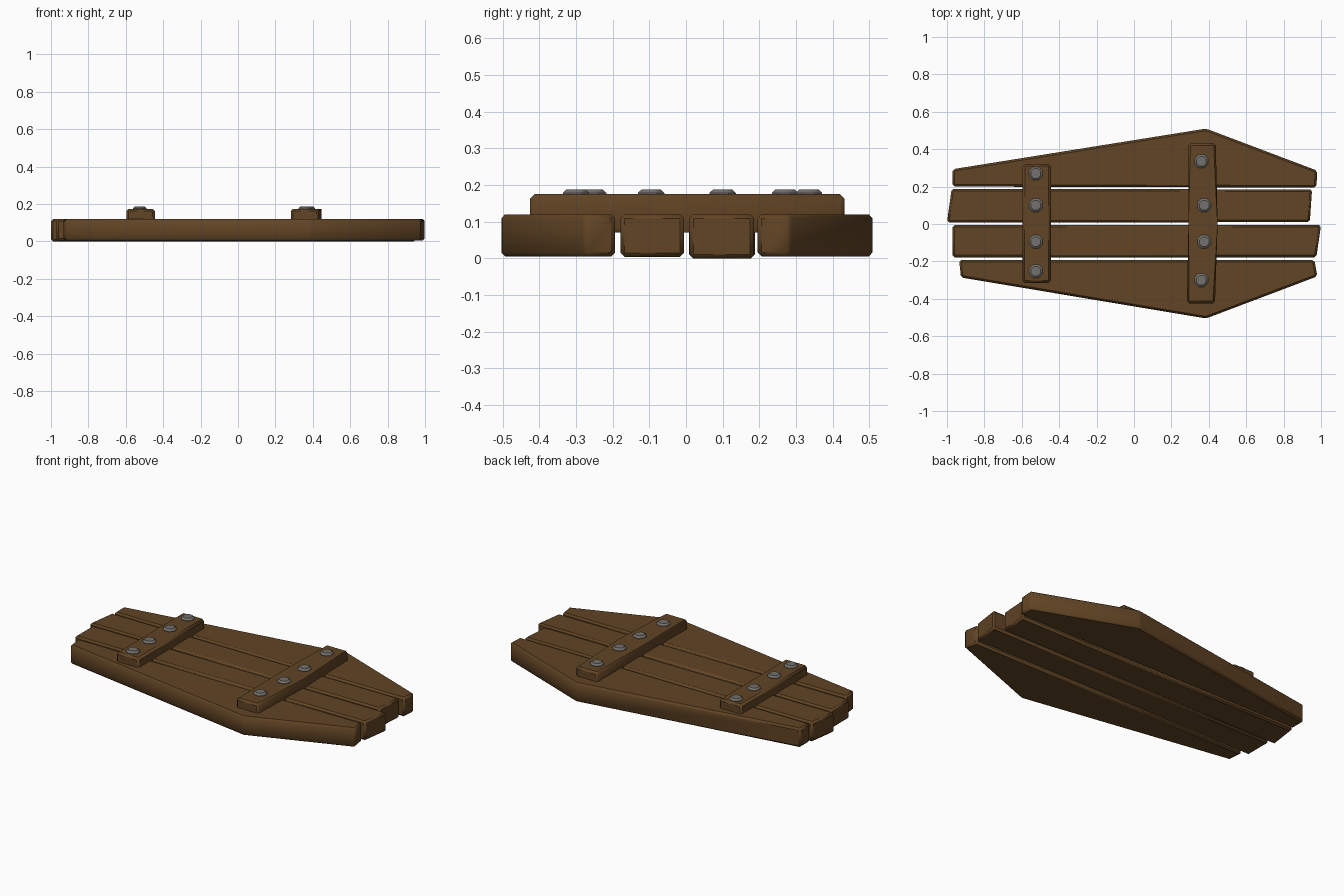
import bpy, bmesh, math

if "Cube" in bpy.data.objects:
    bpy.data.objects.remove(bpy.data.objects["Cube"])


def material(name, rgb):
    m = bpy.data.materials.new(name)
    m.diffuse_color = (*rgb, 1)
    m.use_nodes = True
    m.node_tree.nodes["Principled BSDF"].inputs["Base Color"].default_value = m.diffuse_color
    return m


WOOD = material("brown_wood", (0.12, 0.058, 0.018))
IRON = material("grey_iron", (0.17, 0.165, 0.15))


def finish(name, bm, mat, bevel):
    """Chamfer the edges, recalc normals and make the object."""
    if bevel:
        bmesh.ops.bevel(bm, geom=bm.edges[:], offset=bevel, segments=1,
                        affect='EDGES', clamp_overlap=True)
    bmesh.ops.recalc_face_normals(bm, faces=bm.faces[:])
    me = bpy.data.meshes.new(name)
    bm.to_mesh(me)
    bm.free()
    me.materials.append(mat)
    ob = bpy.data.objects.new(name, me)
    bpy.context.collection.objects.link(ob)
    bpy.ops.object.select_all(action='DESELECT')
    ob.select_set(True)
    bpy.context.view_layer.objects.active = ob
    bpy.ops.object.shade_smooth_by_angle(angle=math.radians(40))
    return ob


def slab(name, outline, z0, z1, bevel):
    """Extrude an outline in the xy plane from z0 to z1."""
    bm = bmesh.new()
    low = [bm.verts.new((x, y, z0)) for x, y in outline]
    high = [bm.verts.new((x, y, z1)) for x, y in outline]
    bm.faces.new(low[::-1])
    bm.faces.new(high)
    n = len(outline)
    for i in range(n):
        j = (i + 1) % n
        bm.faces.new((low[i], low[j], high[j], high[i]))
    return finish(name, bm, WOOD, bevel)


# four lid planks
slab("back_outer_plank", [(-0.97, 0.20), (0.975, 0.195), (0.98, 0.285),
                          (0.385, 0.51), (-0.97, 0.293)], 0.005, 0.12, 0.011)
slab("back_inner_plank", [(-1.0, 0.008), (0.94, 0.01), (0.952, 0.185),
                          (-0.975, 0.188)], 0.0, 0.12, 0.011)
slab("front_inner_plank", [(-0.97, -0.178), (0.975, -0.178), (1.0, -0.005),
                           (-0.97, -0.005)], 0.004, 0.12, 0.011)
slab("front_outer_plank", [(-0.925, -0.286), (0.385, -0.505), (0.98, -0.28),
                           (0.965, -0.193), (-0.935, -0.193)], 0.005, 0.12, 0.011)

# two cross battens
slab("wide_batten", [(0.283, -0.425), (0.433, -0.425), (0.447, 0.0),
                     (0.437, 0.432), (0.29, 0.432), (0.291, 0.0)],
     0.07, 0.175, 0.012)
slab("narrow_batten", [(-0.597, -0.315), (-0.445, -0.315), (-0.445, 0.322),
                       (-0.595, 0.322)], 0.07, 0.175, 0.012)

# domed nail heads
nails = [(0.36, 0.335), (0.375, 0.1), (0.375, -0.095), (0.36, -0.3),
         (-0.525, 0.27), (-0.525, 0.1), (-0.525, -0.095), (-0.525, -0.253)]
for k, (x, y) in enumerate(nails):
    bm = bmesh.new()
    rings = []
    for r, z in ((0.039, 0.165), (0.039, 0.178), (0.028, 0.188)):
        rings.append([bm.verts.new((x + r * math.cos(math.tau * (i + .5) / 8),
                                    y + r * math.sin(math.tau * (i + .5) / 8), z))
                      for i in range(8)])
    for a, b in zip(rings, rings[1:]):
        for i in range(8):
            j = (i + 1) % 8
            bm.faces.new((a[i], a[j], b[j], b[i]))
    bm.faces.new(rings[0][::-1])
    bm.faces.new(rings[-1])
    finish(f"nail_{k + 1}", bm, IRON, 0)
